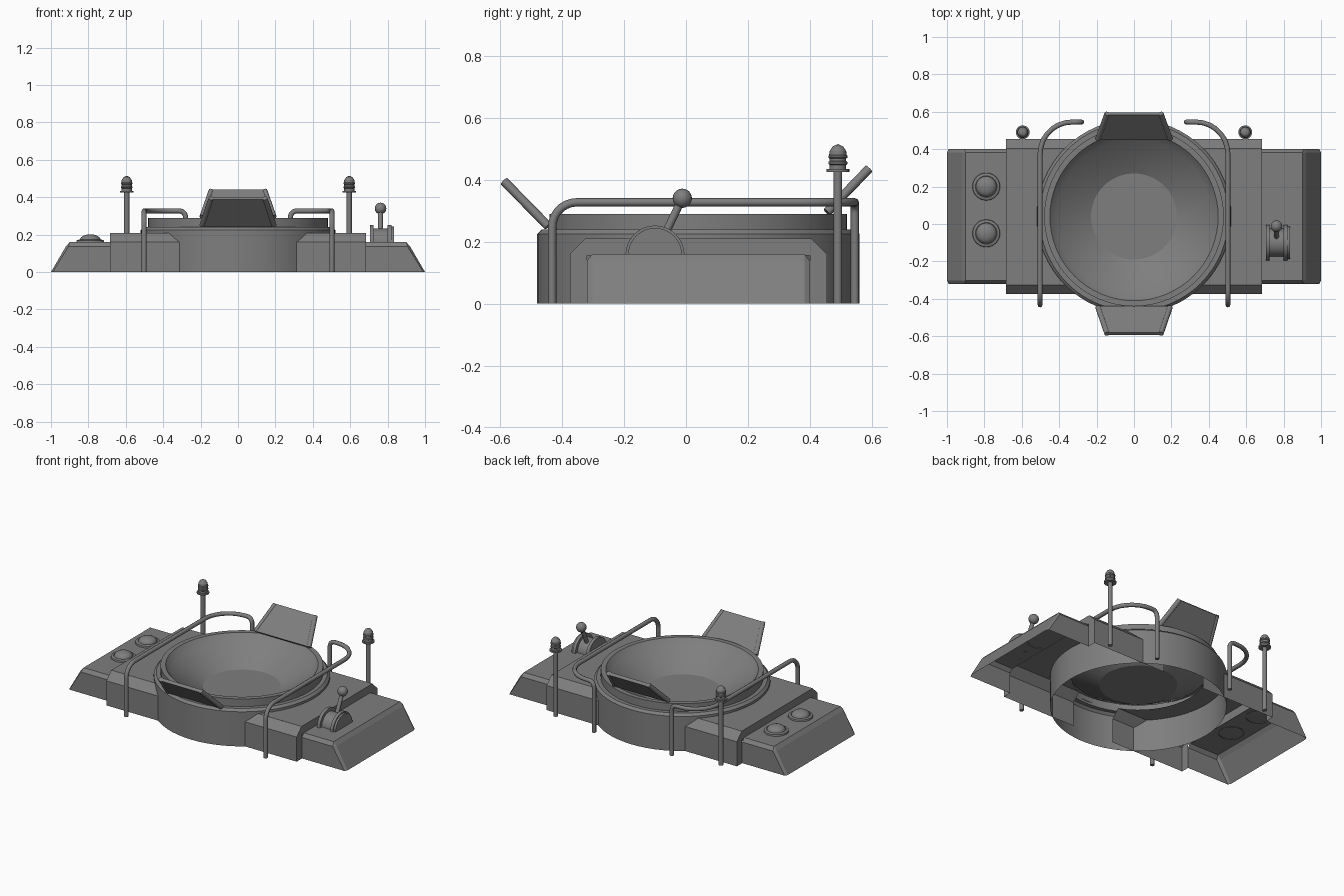
import bpy, bmesh, math
from mathutils import Vector

if "Cube" in bpy.data.objects:
    bpy.data.objects.remove(bpy.data.objects["Cube"])

CY = 0.04  # centre of the round tub in y
grey = bpy.data.materials.new("dark_grey")
grey.diffuse_color = (.21, .21, .21, 1)
grey.use_nodes = True
grey.node_tree.nodes["Principled BSDF"].inputs["Base Color"].default_value = grey.diffuse_color


def make(name, verts, faces, smooth=False):
    me = bpy.data.meshes.new(name)
    bm = bmesh.new()
    vs = [bm.verts.new(v) for v in verts]
    for f in faces:
        bm.faces.new([vs[i] for i in f])
    bmesh.ops.remove_doubles(bm, verts=bm.verts, dist=1e-5)
    bmesh.ops.recalc_face_normals(bm, faces=bm.faces)
    bm.to_mesh(me)
    bm.free()
    me.materials.append(grey)
    ob = bpy.data.objects.new(name, me)
    bpy.context.collection.objects.link(ob)
    if smooth:
        bpy.ops.object.select_all(action='DESELECT')
        ob.select_set(True)
        bpy.context.view_layer.objects.active = ob
        bpy.ops.object.shade_smooth_by_angle(angle=math.radians(24))
    return ob


def lathe(name, profile, centre, segs=32):
    # revolve (radius, z) points about a vertical axis
    n = len(profile)
    verts, faces = [], []
    for i in range(segs):
        a = 2 * math.pi * i / segs
        verts += [(centre[0] + r * math.cos(a), centre[1] + r * math.sin(a), z) for r, z in profile]
        j = (i + 1) % segs
        for k in range(n - 1):
            q = [i * n + k, j * n + k, j * n + k + 1, i * n + k + 1]
            if profile[k][0] == 0:
                q.pop(1)
            elif profile[k + 1][0] == 0:
                q.pop(2)
            faces.append(q)
    return make(name, verts, faces, True)


def extrude_x(name, outline, x0, x1, smooth=False):
    # closed (y, z) outline swept along x
    n = len(outline)
    verts = [(x, y, z) for x in (x0, x1) for y, z in outline]
    faces = [[k, (k + 1) % n, (k + 1) % n + n, k + n] for k in range(n)]
    faces += [list(range(n)), list(range(n, 2 * n))]
    return make(name, verts, faces, smooth)


def tube(name, pts, radius):
    cu = bpy.data.curves.new(name, 'CURVE')
    cu.dimensions = '3D'
    cu.bevel_depth = radius
    cu.bevel_resolution = 2
    cu.use_fill_caps = True
    sp = cu.splines.new('POLY')
    sp.points.add(len(pts) - 1)
    for p, c in zip(sp.points, pts):
        p.co = (*c, 1)
    cu.materials.append(grey)
    ob = bpy.data.objects.new(name, cu)
    bpy.context.collection.objects.link(ob)
    return ob


def rounded(pts, radii, steps=7):
    # round off the inner corners of a path
    pts = [Vector(p) for p in pts]
    out = [pts[0]]
    for i, r in enumerate(radii, 1):
        u = (pts[i - 1] - pts[i]).normalized() * r
        v = (pts[i + 1] - pts[i]).normalized() * r
        for s in range(steps + 1):
            t = s / steps * math.pi / 2
            out.append(pts[i] + u * (1 - math.sin(t)) + v * (1 - math.cos(t)))
    return out + [pts[-1]]


# round tub, open underneath, with a funnel-shaped bowl
lathe("tub", [(.52, 0), (.52, .225), (.505, .24), (.48, .24), (.48, .29), (.45, .29),
              (.415, .25), (.23, .15), (0, .15)], (0, CY), 64)

for s, side in ((-1, "left"), (1, "right")):
    # shoulder block: chamfered shell, its top cut round the bowl
    prof = [(-.375, 0), (-.375, .16), (-.325, .21), (.405, .21), (.455, .16), (.455, 0)]
    verts = [(s * x, y, z) for x in (.15, .685) for y, z in prof]
    # end wall open towards the console
    verts += [(s * .685, y, z) for y, z in ((.40, 0), (.40, .155), (-.32, .155), (-.32, 0))]
    faces = [[k, k + 1, k + 7, k + 6] for k in (0, 1, 3, 4)] + [list(range(6, 16))]
    base = len(verts)
    for i in range(17):
        a = math.radians(-67.5 + 135 * i / 16)
        y = .395 * math.sin(a)
        verts += [(s * .395 * math.cos(a), CY + y, .21), (s * .685, CY + y, .21)]
    faces += [[base + 2 * i, base + 2 * i + 1, base + 2 * i + 3, base + 2 * i + 2] for i in range(16)]
    make(side + "_shoulder", verts, faces)

    # sloped end console with chamfered edges, open underneath
    b = .018
    outer = [(.685, -.32, 0), (1 - b / 2, -.32, 0), (1, -.32 + b, 0), (1, .40 - b, 0), (1 - b / 2, .40, 0), (.685, .40, 0)]
    mid = [(.685, -.32, .155 - b), (.915 - b / 2, -.32, .155 - b), (.92, -.32 + b, .155 - b),
           (.92, .40 - b, .155 - b), (.915 - b / 2, .40, .155 - b), (.685, .40, .155 - b)]
    top = [(.685, -.32 + b, .16), (.90, -.32 + b, .16), (.90, -.32 + b, .16),
           (.90, .40 - b, .16), (.90, .40 - b, .16), (.685, .40 - b, .16)]
    verts = [(s * x, y, z) for x, y, z in outer + mid + top]
    faces = [[k, k + 1, k + 7, k + 6] for k in range(5)]
    faces += [[6, 7, 13, 12], [7, 8, 13], [8, 9, 15, 13], [9, 10, 15], [10, 11, 17, 15], [12, 13, 15, 17]]
    make(side + "_console", verts, faces)

    # bent hand rail
    path = [(s * .502, -.432, 0), (s * .502, -.432, .327), (s * .502, .545, .327),
            (s * .28, .545, .327), (s * .28, .545, 0)]
    tube(side + "_hand_rail", rounded(path, (.08, .17, .035)), .0135)

    # lamp post and ribbed lamp
    c = (s * .595, .49)
    lathe(side + "_lamp_post", [(0, 0), (.014, 0), (.014, .43), (0, .43)], c, 16)
    lathe(side + "_lamp", [(0, .425), (.037, .425), (.037, .434), (.027, .434), (.027, .448), (.031, .451),
                           (.031, .457), (.027, .46), (.027, .468), (.031, .471), (.031, .477),
                           (.028, .48), (.027, .492), (.017, .507), (0, .515)], c, 20)

# tilted flaps with side bars
for s, name, z0, z1 in ((-1, "front", .25, .395), (1, "back", .295, .435)):
    y0, y1 = (-.445, -.587) if s < 0 else (.455, .59)
    n = Vector((0, -(z1 - z0), (y1 - y0))).normalized() * .010
    corners = [Vector(p) for p in ((-.192, y0, z0), (.192, y0, z0), (.143, y1, z1), (-.143, y1, z1))]
    verts = [p + n for p in corners] + [p - n for p in corners]
    make(name + "_flap", verts, [[0, 1, 2, 3], [4, 5, 6, 7]] + [[k, (k + 1) % 4, (k + 1) % 4 + 4, k + 4] for k in range(4)])
    for i, j, side in ((0, 3, "left"), (1, 2, "right")):
        tube(name + "_flap_" + side + "_bar", [corners[i], corners[j]], .015)

# dome buttons on the left console
for i, y in enumerate((.2, -.05)):
    dome = [(.055 * math.cos(t * math.pi / 12), .172 + .03 * math.sin(t * math.pi / 12)) for t in range(6)]
    lathe("dome_button_%d" % i, [(.075, .155), (.072, .17), (.058, .174)] + dome + [(0, .202)], (-.79, y), 32)


# lever with half-disc housing on the right console
def half_disc(r):
    return [(-.1 + r * math.cos(math.pi * k / 20), .157 + r * math.sin(math.pi * k / 20)) for k in range(21)]


for name, r, x0, x1 in (("lever_plate_left", .095, .705, .725), ("lever_drum", .075, .725, .80),
                        ("lever_plate_right", .095, .80, .82), ("lever_boss", .087, .82, .833)):
    extrude_x(name, half_disc(r), x0, x1, True)
tube("lever_stick", [(.762, -.1, .157), (.762, -.012, .34)], .013)
ball = [(.031 * math.sin(k * math.pi / 12), .34 - .031 * math.cos(k * math.pi / 12)) for k in range(1, 12)]
lathe("lever_knob", [(0, .309)] + ball + [(0, .371)], (.762, -.012), 20)
